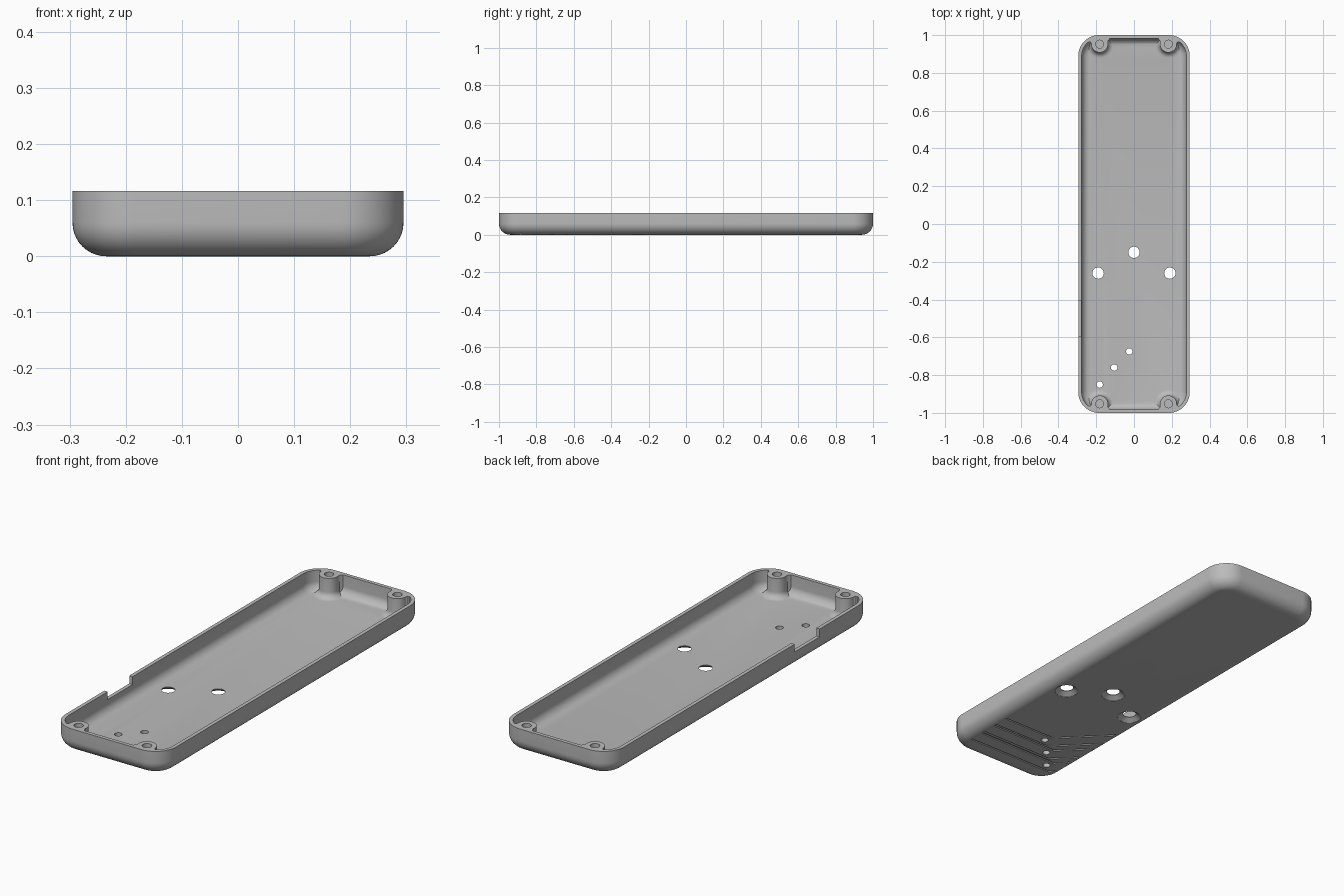
import bpy, bmesh
from math import sin, cos, pi, sqrt

if "Cube" in bpy.data.objects:
    bpy.data.objects.remove(bpy.data.objects["Cube"])

HX, HY, H, WALL, FLOOR = 0.295, 1.0, 0.116, 0.018, 0.02

grey = bpy.data.materials.new("Plain grey")
grey.use_nodes = True
colour = (0.5, 0.5, 0.5, 1)
grey.diffuse_color = colour
grey.node_tree.nodes["Principled BSDF"].inputs["Base Color"].default_value = colour


def loft(name, rings):
    """Skin a stack of equal-length rings and cap both ends."""
    bm = bmesh.new()
    loops = [[bm.verts.new(p) for p in ring] for ring in rings]
    n = len(loops[0])
    for a, b in zip(loops, loops[1:]):
        for i in range(n):
            j = (i + 1) % n
            bm.faces.new((a[i], a[j], b[j], b[i]))
    bm.faces.new(loops[0][::-1])
    bm.faces.new(loops[-1])
    bmesh.ops.recalc_face_normals(bm, faces=bm.faces)
    mesh = bpy.data.meshes.new(name)
    bm.to_mesh(mesh)
    bm.free()
    mesh.materials.append(grey)
    ob = bpy.data.objects.new(name, mesh)
    bpy.context.collection.objects.link(ob)
    return ob


def rounded_ring(hx, hy, r, z, seg=14):
    ring = []
    for q, (sx, sy) in enumerate([(1, 1), (-1, 1), (-1, -1), (1, -1)]):
        for k in range(seg + 1):
            a = pi / 2 * (q + k / seg)
            ring.append((sx * (hx - r) + r * cos(a), sy * (hy - r) + r * sin(a), z))
    return ring


def dish(name, hx, hy, r, z0, z1, fillet, steps=10):
    """Rounded box with a rounded lower edge."""
    rings = []
    for k in range(steps + 1):
        a = pi / 2 * k / steps
        d = fillet * (1 - sin(a))
        rings.append(rounded_ring(hx - d, hy - d, r - d, z0 + fillet * (1 - cos(a))))
    rings.append(rounded_ring(hx, hy, r, z1))
    return loft(name, rings)


def lathe(name, x, y, profile, seg=40):
    return loft(name, [[(x + r * cos(2 * pi * i / seg), y + r * sin(2 * pi * i / seg), z)
                        for i in range(seg)] for r, z in profile])


def prism(name, outline, z0, z1):
    return loft(name, [[(x, y, z) for x, y in outline] for z in (z0, z1)])


def cut(target, tool):
    """Subtract the tool, then discard it."""
    tool.hide_render = True
    mod = target.modifiers.new("cut", 'BOOLEAN')
    mod.operation, mod.solver, mod.object = 'DIFFERENCE', 'EXACT', tool
    bpy.context.view_layer.objects.active = target
    bpy.ops.object.modifier_apply(modifier=mod.name)
    bpy.data.objects.remove(tool)


# Outer shell and the cavity that hollows it
shell = dish("tray_shell", HX, HY, 0.11, 0, H, 0.06)
cavity = dish("cavity", HX - WALL, HY - WALL, 0.092, FLOOR, H + 0.05, 0.042)

# Leave screw bosses standing in the cavity, flared at the foot
corners = [(sx, sy) for sx in (-1, 1) for sy in (-1, 1)]
BX, BY, BR, FLARE = 0.182, 0.952, 0.044, 0.03
flare = [(BR + FLARE * (1 - sin(pi / 2 * k / 6)),
          FLOOR + FLARE * (1 - cos(pi / 2 * k / 6))) for k in range(7)]
for sx, sy in corners:
    cut(cavity, lathe("boss", sx * BX, sy * BY, [(flare[0][0], -0.03)] + flare + [(BR, 0.2)]))
    web = [(0.126, 1.05), (0.129, 0.981), (0.138, 0.968), (0.139, 0.953),
           (0.225, 0.953), (0.231, 0.963), (0.25, 0.968), (0.25, 1.05)]
    cut(cavity, prism("web", [(sx * x, sy * y) for x, y in web], -0.05, 0.25))
cut(shell, cavity)

# Blind screw holes
for sx, sy in corners:
    cut(shell, lathe("screw_hole", sx * BX, sy * BY, [(0.021, 0.035), (0.021, 0.2)]))

# Countersunk button holes through the floor
for x, y in [(0, -0.15), (-0.19, -0.26), (0.19, -0.26)]:
    cut(shell, lathe("button_hole", x, y,
                     [(0.056, -0.01), (0.054, 0.001), (0.03, 0.017), (0.03, 0.06)]))

# Indicator holes
lights = [(-0.025, -0.675), (-0.105, -0.76), (-0.182, -0.85)]
for x, y in lights:
    cut(shell, lathe("light_hole", x, y, [(0.017, -0.01), (0.017, 0.06)], 28))

# Engraved tracks below: straight across, then diagonal to the edge
W = 0.004
for x, y in lights:
    for off in (-0.037, 0.037):
        bx, by, end = x - 0.03 + off * 0.4, y + off, -0.25
        k = W * (sqrt(2) - 1)
        run = bx - end
        track = [(0.24, by - W), (0.24, by + W), (bx + k, by + W),
                 (end + k, by + W + run), (end - k, by - W + run), (bx - k, by - W)]
        cut(shell, prism("track", track, -0.01, 0.005))

# Notch in the rim of one long wall
cut(shell, prism("notch", [(-0.35, -0.595), (-0.2, -0.595), (-0.2, -0.405), (-0.35, -0.405)],
                 H - 0.038, 0.2))

bpy.ops.object.select_all(action='DESELECT')
shell.select_set(True)
bpy.context.view_layer.objects.active = shell
bpy.ops.object.shade_smooth_by_angle(angle=pi / 6)
